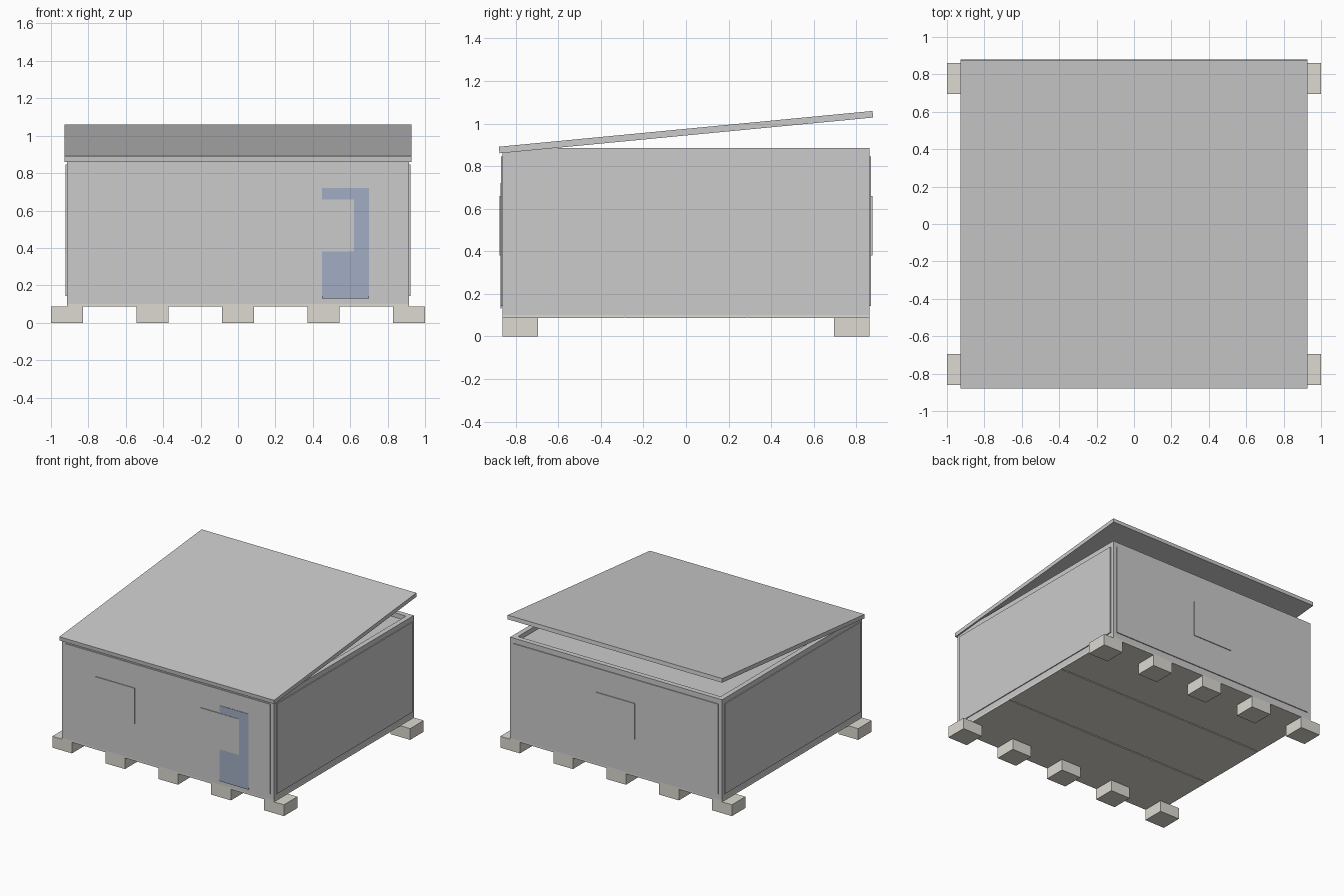
import bpy, math

if "Cube" in bpy.data.objects:
    bpy.data.objects.remove(bpy.data.objects["Cube"])


def material(name, rgb):
    m = bpy.data.materials.new(name)
    m.diffuse_color = (*rgb, 1)
    m.use_nodes = True
    m.node_tree.nodes["Principled BSDF"].inputs["Base Color"].default_value = m.diffuse_color
    return m


def box(name, x, y, z, mat=None):
    """Box from (min, max) ranges on each axis."""
    bpy.ops.mesh.primitive_cube_add(
        size=1, location=[(r[0] + r[1]) / 2 for r in (x, y, z)])
    o = bpy.context.object
    o.name = name
    o.scale = [r[1] - r[0] for r in (x, y, z)]
    bpy.ops.object.transform_apply(location=False, rotation=False, scale=True)
    if mat:
        o.data.materials.append(mat)
    return o


blue = material("blue_label", (0.36, 0.42, 0.55))
wood = material("pale_wood", (0.72, 0.70, 0.64))

W, D = 0.915, 0.862        # half width and half depth of the crate body
BASE, TOP = 0.088, 0.885
T = 0.04                   # wall thickness
P = 0.007                  # how far the panels stand proud

# Feet: five along the front and five along the back
for row, y in (("front", (-D, -0.695)), ("back", (0.695, D))):
    for i in range(5):
        cx = -0.915 + i * 0.4575
        box(f"{row}_foot_{i + 1}", (cx - 0.085, cx + 0.085), y, (0, BASE), wood)

# Floor: three boards with narrow gaps, under a grey liner
for i in range(3):
    step = 2 * D / 3
    y0 = -D + i * step
    box(f"floor_board_{i + 1}", (-W, W),
        (y0 + (0.004 if i else 0), y0 + step - (0.004 if i < 2 else 0)),
        (BASE - 0.002, BASE + 0.012), wood)
box("floor_liner", (-W + T, W - T), (-D + T, D - T), (BASE + 0.012, BASE + 0.04))

# Walls, raised outer panels
for name, s in (("left", -1), ("right", 1)):
    box(f"{name}_wall", sorted((s * (W - T), s * W)), (-D, D), (BASE, TOP))
    box(f"{name}_panel", sorted((s * (W - 0.005), s * (W + P))),
        (-0.835, 0.835), (0.142, 0.845))
for name, s in (("front", -1), ("back", 1)):
    box(f"{name}_wall", (-W + T, W - T), sorted((s * (D - T), s * D)), (BASE, TOP))
    box(f"{name}_panel", (-0.885, 0.885),
        sorted((s * (D - 0.005), s * (D + P))), (0.142, 0.845))

# Inner cover recessed below the rim
box("inner_cover", (-W + T, W - T), (-D + T, D - T), (0.825, 0.85))

# Blue label and thin sign plates
F = D + P
box("blue_label", (0.45, 0.70), (-F - 0.003, -F + 0.002), (0.13, 0.72), blue)
for name, x0, x1 in (("left", -0.62, -0.28), ("right", 0.28, 0.62)):
    box(f"front_sign_{name}", (x0, x1), (-F - 0.006, -F + 0.002), (0.38, 0.66))
box("back_sign", (-0.17, 0.17), (F - 0.002, F + 0.006), (0.38, 0.66))

# Lid: a slab tilted up towards the back
tilt = math.atan2(0.168, 1.755)
half = 1.755 / math.cos(tilt) / 2
lid = box("lid", (-0.927, 0.927), (-half, half), (-0.0155, 0.0155))
lid.rotation_euler.x = tilt
lid.location = (0, 0, 0.9595)
